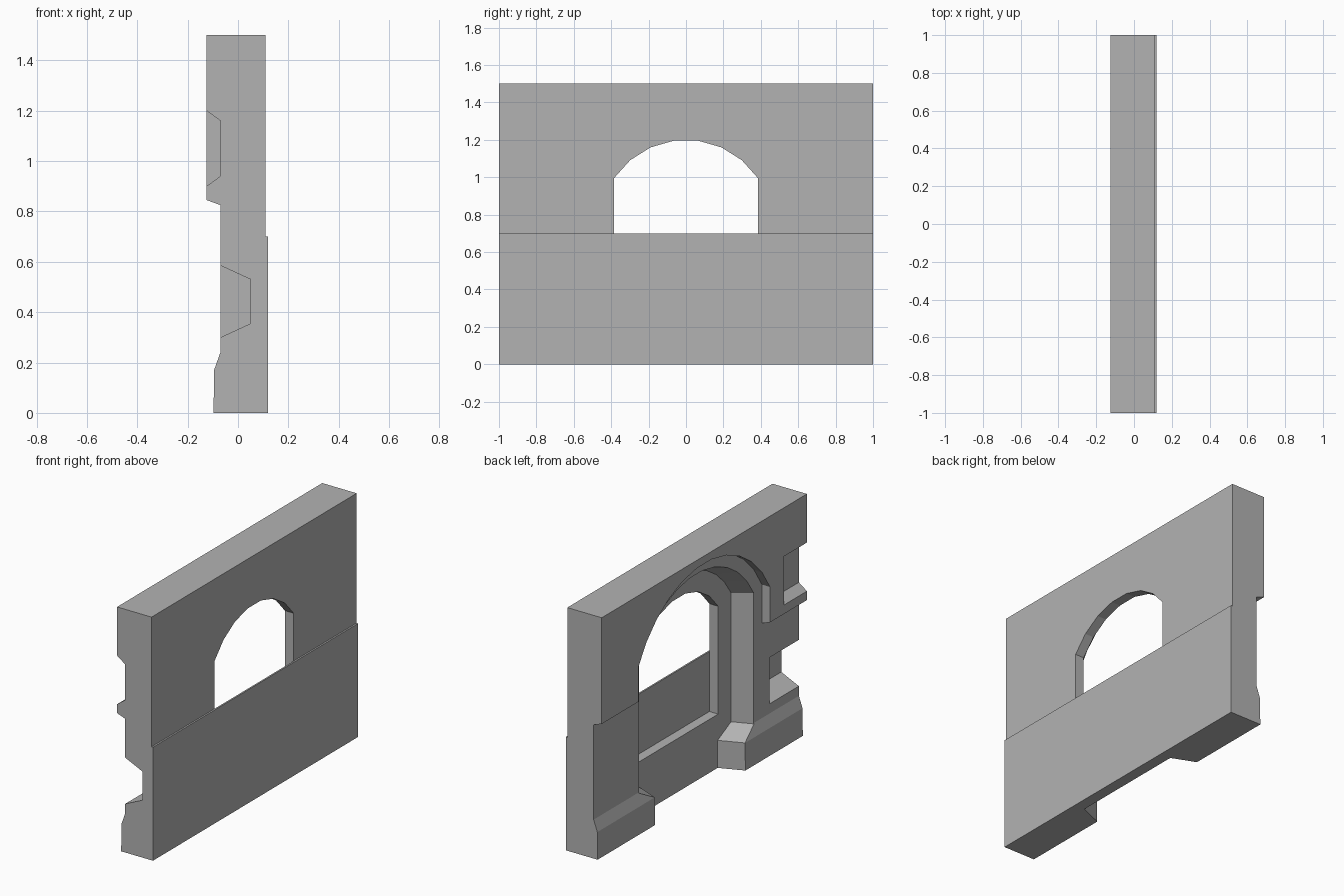
import bpy, bmesh, math

if "Cube" in bpy.data.objects:
    bpy.data.objects.remove(bpy.data.objects["Cube"], do_unlink=True)

stone = bpy.data.materials.new("grey_stone")
stone.use_nodes = True
GREY = (0.45, 0.45, 0.45, 1)
stone.diffuse_color = GREY
stone.node_tree.nodes["Principled BSDF"].inputs["Base Color"].default_value = GREY


def loft(name, ring_a, ring_b):
    """Closed solid between two matching rings of points."""
    bm = bmesh.new()
    a = [bm.verts.new(p) for p in ring_a]
    b = [bm.verts.new(p) for p in ring_b]
    n = len(a)
    bm.faces.new(a)
    bm.faces.new(b)
    for i in range(n):
        j = (i + 1) % n
        bm.faces.new((a[i], a[j], b[j], b[i]))
    bmesh.ops.recalc_face_normals(bm, faces=bm.faces)
    mesh = bpy.data.meshes.new(name)
    bm.to_mesh(mesh)
    bm.free()
    mesh.materials.append(stone)
    obj = bpy.data.objects.new(name, mesh)
    bpy.context.collection.objects.link(obj)
    return obj


def along_y(name, profile, y0, y1):
    """Extrude an x-z profile along the wall."""
    return loft(name, [(x, y0, z) for x, z in profile], [(x, y1, z) for x, z in profile])


def arch(x, half, foot, segments):
    """Ring at depth x: lower right-hand points, segmental arch, mirrored points.
    All arches share one centre, and their radius grows with their width."""
    radius = half + 0.079
    spread = math.asin(half / radius)
    ring = [(x, y, z) for y, z in foot]
    for i in range(segments + 1):
        t = spread * (1 - 2 * i / segments)
        ring.append((x, radius * math.sin(t), 0.736 + radius * math.cos(t)))
    ring += [(x, -y, z) for y, z in reversed(foot)]
    return ring


def recess_ring(x):
    """Splayed recess outline, narrowed at the foot by the plinths."""
    flare = (0.05 - x) * 0.41
    foot = [(0.38 + flare, -0.1), (0.38 + flare, 0.17), (0.51 + flare, 0.235)]
    return arch(x, 0.51 + flare, foot, 11)


# Wall body with plinth, set-back middle and thicker upper band
wall = along_y("wall", [(0.11, 0), (-0.097, 0), (-0.095, 0.17), (-0.07, 0.24),
                        (-0.07, 0.825), (-0.125, 0.845), (-0.125, 1.5), (0.11, 1.5)], -1, 1)

# Shallow outer arch step, splayed recess and window opening
step_foot = [(0.64, 0.75)]
cutters = [
    loft("arch_step_cutter", arch(-0.2, 0.64, step_foot, 11), arch(-0.07, 0.64, step_foot, 11)),
    loft("recess_cutter", recess_ring(-0.15), recess_ring(0.05)),
    loft("window_cutter", arch(0.0, 0.385, [(0.385, 0.33)], 7),
         arch(0.2, 0.385, [(0.385, 0.33)], 7)),
    # Notches open at the front end
    along_y("upper_notch_cutter", [(-0.18, 1.24), (-0.07, 1.16), (-0.07, 0.94), (-0.18, 0.86)],
            -1.1, -0.775),
    along_y("lower_notch_cutter", [(-0.13, 0.613), (0.05, 0.53), (0.05, 0.355), (-0.13, 0.272)],
            -1.1, -0.716),
]

for cutter in cutters:
    mod = wall.modifiers.new(cutter.name, 'BOOLEAN')
    mod.operation = 'DIFFERENCE'
    mod.solver = 'EXACT'
    mod.object = cutter
    cutter.hide_render = True

# Bake the cuts and drop the cutters
bpy.context.view_layer.update()
evaluated = wall.evaluated_get(bpy.context.evaluated_depsgraph_get())
cut_mesh = bpy.data.meshes.new_from_object(evaluated)
wall.modifiers.clear()
wall.data = cut_mesh
for cutter in cutters:
    bpy.data.objects.remove(cutter, do_unlink=True)

# Thin panel closing the lower half of the opening
along_y("lower_panel", [(0.11, 0), (0.12, 0), (0.12, 0.7), (0.11, 0.7)], -1, 1)
